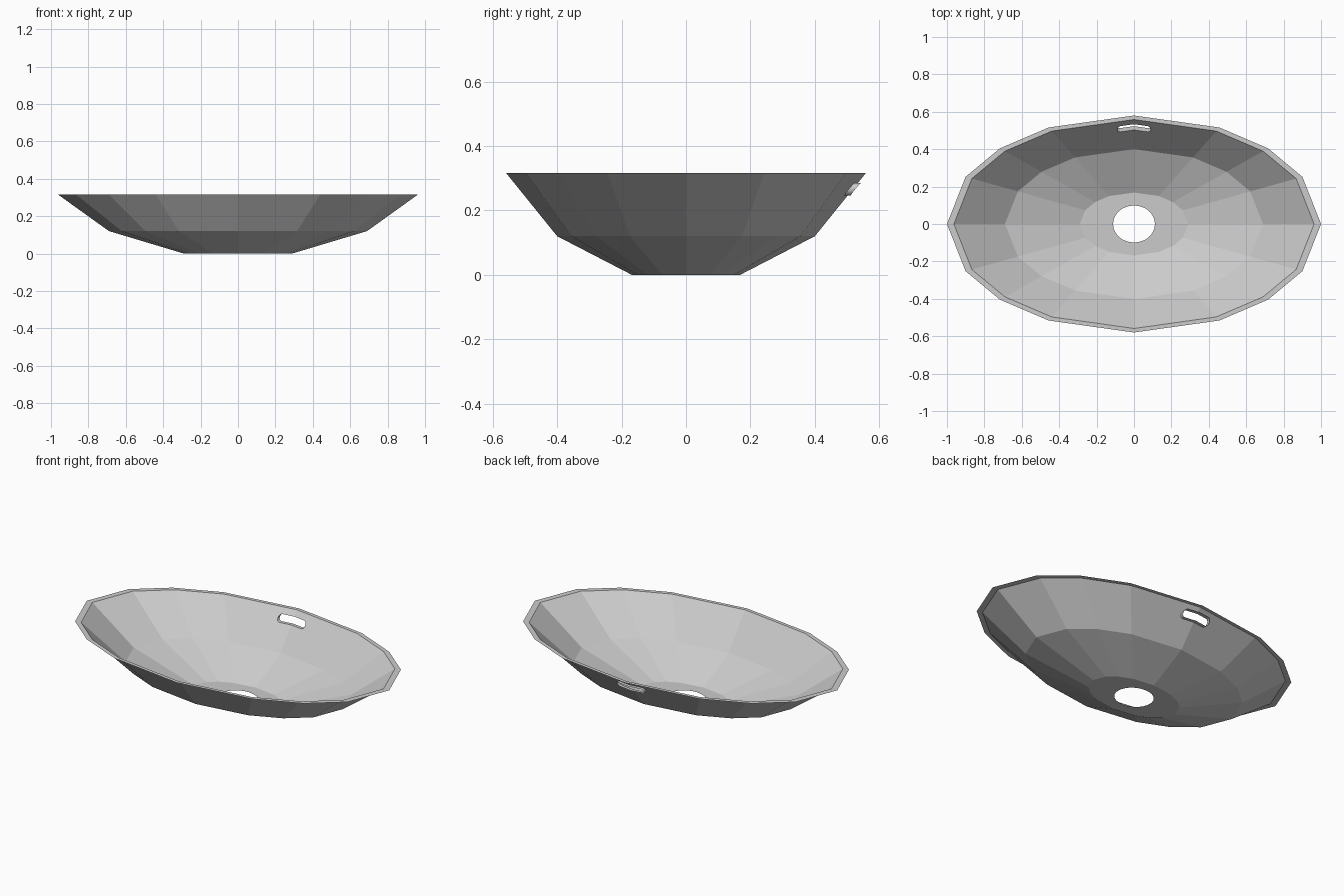
import bpy, bmesh, math
from mathutils import Vector

if "Cube" in bpy.data.objects:
    bpy.data.objects.remove(bpy.data.objects["Cube"])

# 16 uneven facet angles, mirrored from one quadrant
quad = [0, 25.8, 44.2, 62.8]
half = quad + [90] + [180 - a for a in reversed(quad[1:])]
angles = [math.radians(a) for a in half + [a + 180 for a in half]]
N = len(angles)
RATIO = 0.58

bm = bmesh.new()


def ring(a, b, z, angs):
    return [bm.verts.new((a * math.cos(t), b * math.sin(t), z)) for t in angs]


# Rings from the flat rim down to the floor, then the round drain hole
outer = ring(1.0, RATIO, 0.316, angles)
rim = ring(0.963, 0.963 * RATIO, 0.316, angles)
mid = ring(0.69, 0.69 * RATIO, 0.12, angles)
base = ring(0.29, 0.29 * RATIO, 0.0, angles)
fine = []
for i in range(N):
    a, b = angles[i], angles[(i + 1) % N] + (2 * math.pi if i == N - 1 else 0)
    fine += [a, (a + b) / 2]
drain = ring(0.112, 0.099, 0.0, fine)

BACK = 4  # rim corner on the back centre line
for i in range(N):
    j = (i + 1) % N
    bm.faces.new((outer[i], outer[j], rim[j], rim[i]))
    bm.faces.new((mid[i], mid[j], base[j], base[i]))
    bm.faces.new((base[i], base[j], drain[(2 * i + 2) % (2 * N)], drain[2 * i + 1], drain[2 * i]))
    if i not in (BACK - 1, BACK):
        bm.faces.new((rim[i], rim[j], mid[j], mid[i]))

# Overflow slot: stadium outline lying on the two back panels
top, low, side = rim[BACK].co, mid[BACK].co, rim[BACK - 1].co
slope = (side.y - top.y) / side.x
HW, HH, CZ, STEPS = 0.09, 0.019, 0.266, 8


def on_wall(x, z):
    t = (z - low.z) / (top.z - low.z)
    return Vector((x, low.y + (top.y - low.y) * t + slope * abs(x), z))


arc = [(0, HH)] + [(HW - HH + HH * math.sin(math.pi * k / STEPS), HH * math.cos(math.pi * k / STEPS))
                   for k in range(STEPS + 1)] + [(0, -HH)]
right = [bm.verts.new(on_wall(x, CZ + z)) for x, z in arc]
left = [right[0]] + [bm.verts.new(on_wall(-x, CZ + z)) for x, z in arc[1:-1]] + [right[-1]]
bm.faces.new([rim[BACK]] + right + [mid[BACK], mid[BACK - 1], rim[BACK - 1]])
bm.faces.new([rim[BACK]] + left + [mid[BACK], mid[BACK + 1], rim[BACK + 1]])

# Short lip running outward from the slot
loop = right + left[-2:0:-1]
lip = [bm.verts.new(v.co + Vector((0, 0.02, 0))) for v in loop]
for k in range(len(loop)):
    m = (k + 1) % len(loop)
    bm.faces.new((loop[k], loop[m], lip[m], lip[k]))

# Face the bowl surface upward and inward
bm.normal_update()
bmesh.ops.recalc_face_normals(bm, faces=bm.faces[:])
bm.normal_update()
if next(f for f in bm.faces if all(v in outer or v in rim for v in f.verts)).normal.z < 0:
    bmesh.ops.reverse_faces(bm, faces=bm.faces[:])

mesh = bpy.data.meshes.new("sink_basin")
bm.to_mesh(mesh)
bm.free()
basin = bpy.data.objects.new("sink_basin", mesh)
bpy.context.collection.objects.link(basin)
